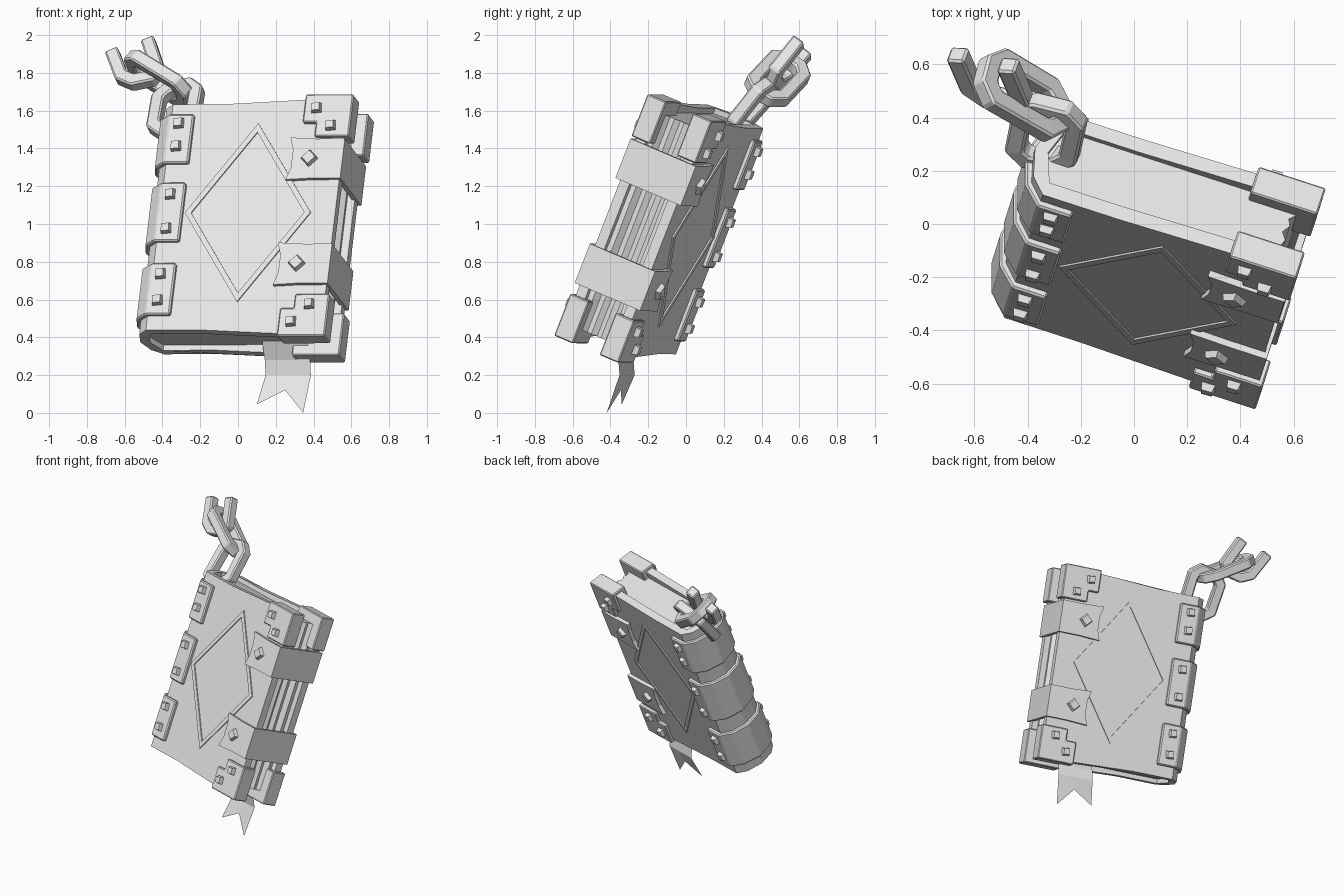
import bpy, bmesh, math
from mathutils import Matrix, Vector

if "Cube" in bpy.data.objects:
    bpy.data.objects.remove(bpy.data.objects["Cube"])

grey = bpy.data.materials.new("plain_grey")
grey.use_nodes = True
grey.diffuse_color = (0.8, 0.8, 0.8, 1)
grey.node_tree.nodes["Principled BSDF"].inputs["Base Color"].default_value = (0.8, 0.8, 0.8, 1)

# Tilted frame of the book: x = spine to fore edge, y = front to back, z = height
up = Vector((0.112, 0.358, 0.925)).normalized()
across = Vector((0.95, -0.31, 0.0))
across = (across - up * across.dot(up)).normalized()
back = up.cross(across)
FRAME = Matrix.Translation((0.109, -0.126, 0.974)) @ Matrix((across, back, up)).transposed().to_4x4()


def finish(name, bm, frame=FRAME, bevel=0.0):
    bmesh.ops.recalc_face_normals(bm, faces=bm.faces)
    mesh = bpy.data.meshes.new(name)
    bm.to_mesh(mesh)
    bm.free()
    mesh.materials.append(grey)
    obj = bpy.data.objects.new(name, mesh)
    bpy.context.collection.objects.link(obj)
    obj.matrix_world = frame
    if bevel:
        mod = obj.modifiers.new("bevel", 'BEVEL')
        mod.width = bevel
        mod.segments = 1
        mod.limit_method = 'ANGLE'
    return obj


def prism(name, points, low, high, axis='z', bevel=0.0):
    """Extrude a profile along y or z; low and high may be functions of x."""
    bm = bmesh.new()
    rings = []
    for end in (low, high):
        ring = []
        for a, b in points:
            d = end(a) if callable(end) else end
            ring.append(bm.verts.new((a, b, d) if axis == 'z' else (a, d, b)))
        bm.faces.new(ring)
        rings.append(ring)
    n = len(points)
    for i in range(n):
        j = (i + 1) % n
        bm.faces.new((rings[0][i], rings[0][j], rings[1][j], rings[1][i]))
    return finish(name, bm, bevel=bevel)


def stud(name, x, z, side, radius, turn):
    bm = bmesh.new()
    bmesh.ops.create_cone(bm, cap_ends=True, segments=4, radius1=radius,
                          radius2=radius * 0.72, depth=0.036)
    place = (Matrix.Translation((x, side * 0.204, z))
             @ Matrix.Rotation(-side * math.pi / 2, 4, 'X')
             @ Matrix.Rotation(math.radians(turn), 4, 'Z'))
    bm.transform(place)
    finish(name, bm)


def mirrored(half):
    """Complete a profile by mirroring it front to back."""
    return half + [(x, -y) for x, y in reversed(half) if abs(y) > 1e-6]


# Cover: one wrap of two boards and a rounded spine, flaring to the fore edge
def cover_half(x):
    return 0.645 + 0.035 * max(0.0, x + 0.2) / 0.675


outer = [(0.475, -0.17), (0.2, -0.17), (-0.2, -0.17), (-0.5, -0.17), (-0.555, -0.11), (-0.582, 0)]
outer = mirrored(outer)
inner = [(0.475, 0.115), (-0.2, 0.115), (-0.49, 0.115), (-0.53, 0)]
inner = mirrored(inner)
prism("cover", outer + inner, lambda x: -cover_half(x), cover_half)

# Page block with a hollow, ridged fore edge
ridges = 8
fore = []
for i in range(ridges + 1):
    y = -0.115 + 0.23 * i / ridges
    fore.append((0.40 + 2.5 * y * y + (0.018 if i % 2 else 0), y))
prism("page_block", fore + [(-0.49, 0.115), (-0.53, 0), (-0.49, -0.115)], -0.615, 0.615)

# Three bands round the spine
band_outer = mirrored([(-0.37, -0.195), (-0.505, -0.195), (-0.575, -0.125), (-0.612, 0)])
band_inner = mirrored([(-0.37, 0.16), (-0.49, 0.16), (-0.55, 0.1), (-0.57, 0)])
bands = {"upper": (0.30, 0.58, 0.395, 0.525),
         "middle": (-0.145, 0.19, -0.075, 0.12),
         "lower": (-0.565, -0.27, -0.485, -0.335)}
for label, (low, high, stud_a, stud_b) in bands.items():
    prism(label + "_spine_band", band_outer + band_inner, low, high, bevel=0.008)
    for side, face in ((-1, "front"), (1, "back")):
        for z in (stud_a, stud_b):
            stud(f"{label}_{face}_spine_stud", -0.447, z, side, 0.042, 50)

# Stepped corner guards
corner = [(0.24, 0.69), (0.505, 0.69), (0.505, 0.45), (0.315, 0.45), (0.315, 0.53), (0.24, 0.53)]
for side, face in ((-1, "front"), (1, "back")):
    for flip, label in ((1, "upper"), (-1, "lower")):
        prism(f"{label}_{face}_corner", [(x, z * flip) for x, z in corner],
              side * 0.08, side * 0.193, axis='y', bevel=0.006)
        for x, z in ((0.31, 0.61), (0.40, 0.51)):
            stud(f"{label}_{face}_corner_stud", x, z * flip, side, 0.04, 50)

# Two closing straps over the fore edge, with hollowed ends
for label, z in (("upper", 0.322), ("lower", -0.278)):
    h = 0.112
    end = [(0.185, z + h + 0.008), (0.207, z + 0.05), (0.207, z - 0.05), (0.185, z - h - 0.008),
           (0.33, z - h), (0.488, z - h), (0.488, z + h), (0.33, z + h)]
    for side, face in ((-1, "front"), (1, "back")):
        prism(f"{label}_{face}_strap", end, side * 0.16, side * 0.196, axis='y')
        stud(f"{label}_{face}_strap_stud", 0.305, z, side, 0.052, 0)
    prism(label + "_strap_side", [(0.46, -0.195), (0.488, -0.195), (0.488, 0.195), (0.46, 0.195)],
          z - h, z + h)

# Raised diamond outline on each board
for side, face in ((-1, "front"), (1, "back")):
    bm = bmesh.new()
    rings = []
    for scale, y in ((1.0, 0.165), (1.0, 0.178), (0.9, 0.178), (0.9, 0.165)):
        rings.append([bm.verts.new((-0.01 + 0.35 * scale * math.cos(a), side * y,
                                    0.022 + 0.51 * scale * math.sin(a)))
                      for a in (k * math.pi / 2 for k in range(4))])
    for r in range(4):
        for k in range(4):
            s, m = (r + 1) % 4, (k + 1) % 4
            bm.faces.new((rings[r][k], rings[r][m], rings[s][m], rings[s][k]))
    finish(face + "_diamond", bm)


# Chain links: square bars swept round a flat path with cut corners
def link(name, corners, closed=True, h=0.036):
    pts = [Vector(c) for c in corners]
    n = len(pts)
    path = []
    for i, p in enumerate(pts):
        if not closed and i in (0, n - 1):
            path.append(p)
        else:
            for q in (pts[i - 1], pts[(i + 1) % n]):
                path.append(p + (q - p).normalized() * 0.05)
    normal = (pts[1] - pts[0]).cross(pts[2] - pts[1]).normalized()
    bm = bmesh.new()
    rings = []
    count = len(path)
    for i, p in enumerate(path):
        before, after = path[i - 1], path[(i + 1) % count]
        if not closed:
            before = path[max(i - 1, 0)]
            after = path[min(i + 1, count - 1)]
        d_in, d_out = (p - before).normalized(), (after - p).normalized()
        tangent = (d_in + d_out).normalized()
        side = normal.cross(tangent).normalized()
        grow = h / max(0.6, tangent.dot(d_out if d_out.length else d_in))
        rings.append([bm.verts.new(p + side * grow * a + normal * h * b)
                      for a, b in ((-1, -1), (1, -1), (1, 1), (-1, 1))])
    for i in range(count if closed else count - 1):
        a, b = rings[i], rings[(i + 1) % count]
        for k in range(4):
            m = (k + 1) % 4
            bm.faces.new((a[k], a[m], b[m], b[k]))
    if not closed:
        bm.faces.new(rings[0])
        bm.faces.new(rings[-1])
    finish(name, bm, Matrix.Identity(4), bevel=0.009)


link("first_link", [(-0.41, 0.46, 1.70), (-0.21, 0.41, 1.74), (-0.25, 0.23, 1.51), (-0.45, 0.26, 1.48)])
link("second_link", [(-0.57, 0.49, 1.90), (-0.53, 0.64, 1.80), (-0.28, 0.49, 1.64), (-0.29, 0.33, 1.73)])
link("broken_link", [(-0.665, 0.64, 1.91), (-0.60, 0.49, 1.74), (-0.41, 0.45, 1.78), (-0.475, 0.60, 1.97)],
     closed=False)

# Ribbon bookmark with a forked tail
bm = bmesh.new()
rows = []
half = Vector((0.12, -0.04, 0))
for centre in ((0.25, -0.39, 0.47), (0.25, -0.345, 0.36), (0.262, -0.318, 0.28), (0.266, -0.312, 0.20)):
    c = Vector(centre)
    rows.append([bm.verts.new(c + half * k) for k in (-1, 0, 1)])
rows.append([bm.verts.new(p) for p in ((0.10, -0.34, 0.045), (0.25, -0.345, 0.12), (0.345, -0.42, 0.0))])
for a, b in zip(rows, rows[1:]):
    for k in range(2):
        bm.faces.new((a[k], a[k + 1], b[k + 1], b[k]))
finish("ribbon_bookmark", bm, Matrix.Identity(4))
